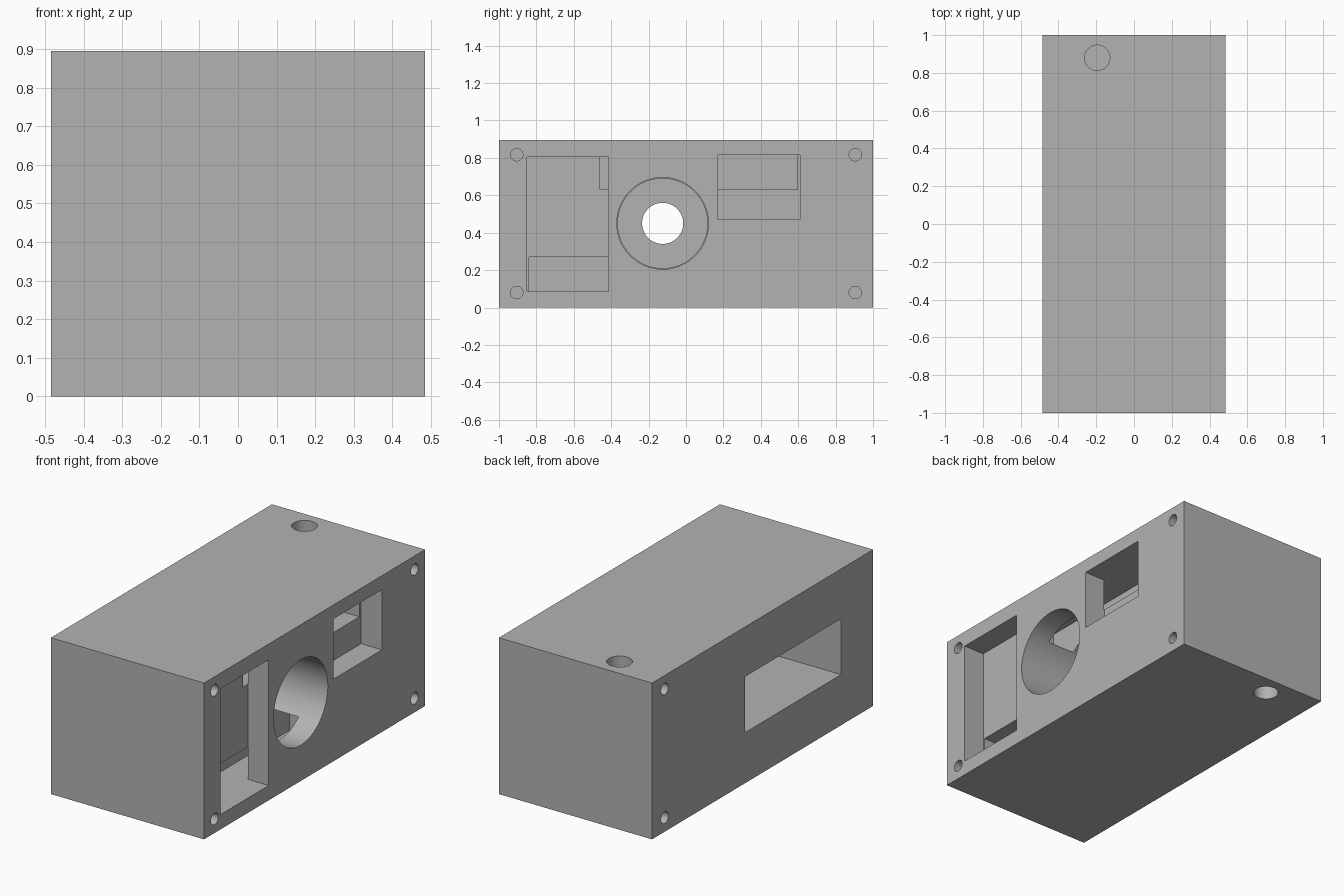
import bpy, bmesh
from math import pi
from mathutils import Matrix, Vector

cube = bpy.data.objects.get("Cube")
if cube:
    bpy.data.objects.remove(cube, do_unlink=True)

HX, HY, H = 0.485, 1.0, 0.895    # half width, half length, height
OUT = 0.05                       # how far cutters stick out of the block

grey = bpy.data.materials.new("plain grey")
grey.use_nodes = True
grey.diffuse_color = (0.45, 0.45, 0.45, 1)
grey.node_tree.nodes["Principled BSDF"].inputs["Base Color"].default_value = grey.diffuse_color


def finish(bm, name):
    mesh = bpy.data.meshes.new(name)
    bm.to_mesh(mesh)
    bm.free()
    obj = bpy.data.objects.new(name, mesh)
    mesh.materials.append(grey)
    bpy.context.collection.objects.link(obj)
    return obj


def box(name, xs, ys, zs):
    bm = bmesh.new()
    bmesh.ops.create_cube(bm, size=1)
    for v in bm.verts:
        v.co = Vector([(a + b) / 2 + c * (b - a) for c, (a, b) in zip(v.co, (xs, ys, zs))])
    return finish(bm, name)


def rod(name, axis, start, end, centre, radius, sides=64):
    """Cylinder along x or z; centre is (y, z) or (x, y)."""
    bm = bmesh.new()
    bmesh.ops.create_cone(bm, cap_ends=True, segments=sides, radius1=radius,
                          radius2=radius, depth=end - start)
    mid = (start + end) / 2
    if axis == 'X':
        bmesh.ops.rotate(bm, verts=bm.verts, matrix=Matrix.Rotation(pi / 2, 3, 'Y'))
        offset = (mid, *centre)
    else:
        offset = (*centre, mid)
    bmesh.ops.translate(bm, verts=bm.verts, vec=offset)
    return finish(bm, name)


housing = box("housing", (-HX, HX), (-HY, HY), (0, H))


def cut(tool):
    mod = housing.modifiers.new(tool.name, 'BOOLEAN')
    mod.operation = 'DIFFERENCE'
    mod.solver = 'EXACT'
    mod.object = tool
    tool.hide_render = True
    bpy.context.view_layer.objects.active = housing
    bpy.ops.object.modifier_apply(modifier=mod.name)
    bpy.data.objects.remove(tool, do_unlink=True)


shelf, deep = HX - 0.13, HX - 0.30

# Shallow pockets on the +x side
for ys, zs in (((-0.85, -0.415), (0.085, 0.805)), ((0.17, 0.61), (0.47, 0.815))):
    cut(box("pocket", (shelf - 0.002, HX + OUT), ys, zs))

# Hidden channels running behind the face, linking the pockets
cut(box("lower_channel", (deep, shelf), (-0.84, 0.20), (0.085, 0.27)))
cut(box("upper_channel", (deep, shelf), (-0.46, 0.595), (0.63, 0.815)))

# Large round bore, its narrower end, and the small hole through to the back recess
bore = (-0.125, 0.45)
cut(rod("bore", 'X', HX - 0.40, HX + OUT, bore, 0.245))
cut(rod("bore_end", 'X', HX - 0.45, HX - 0.35, bore, 0.24))
cut(box("back_recess", (-HX - OUT, -0.06), (-0.71, 0.16), (0.29, 0.61)))
cut(rod("through_hole", 'X', -0.15, HX - 0.40, bore, 0.11))

# Screw holes: four on +x, two on -x
for z in (0.08, 0.817):
    for y in (-0.905, 0.905):
        cut(rod("screw_hole", 'X', HX - 0.2, HX + OUT, (y, z), 0.033, 32))
    cut(rod("screw_hole", 'X', -HX - OUT, -HX + 0.2, (0.885, z), 0.033, 32))

# Blind mounting holes in the top and bottom
for start, end in ((H - 0.2, H + OUT), (-OUT, 0.2)):
    cut(rod("mounting_hole", 'Z', start, end, (-0.195, 0.88), 0.067, 48))

bpy.ops.object.select_all(action='DESELECT')
housing.select_set(True)
bpy.context.view_layer.objects.active = housing
bpy.ops.object.shade_smooth_by_angle()
